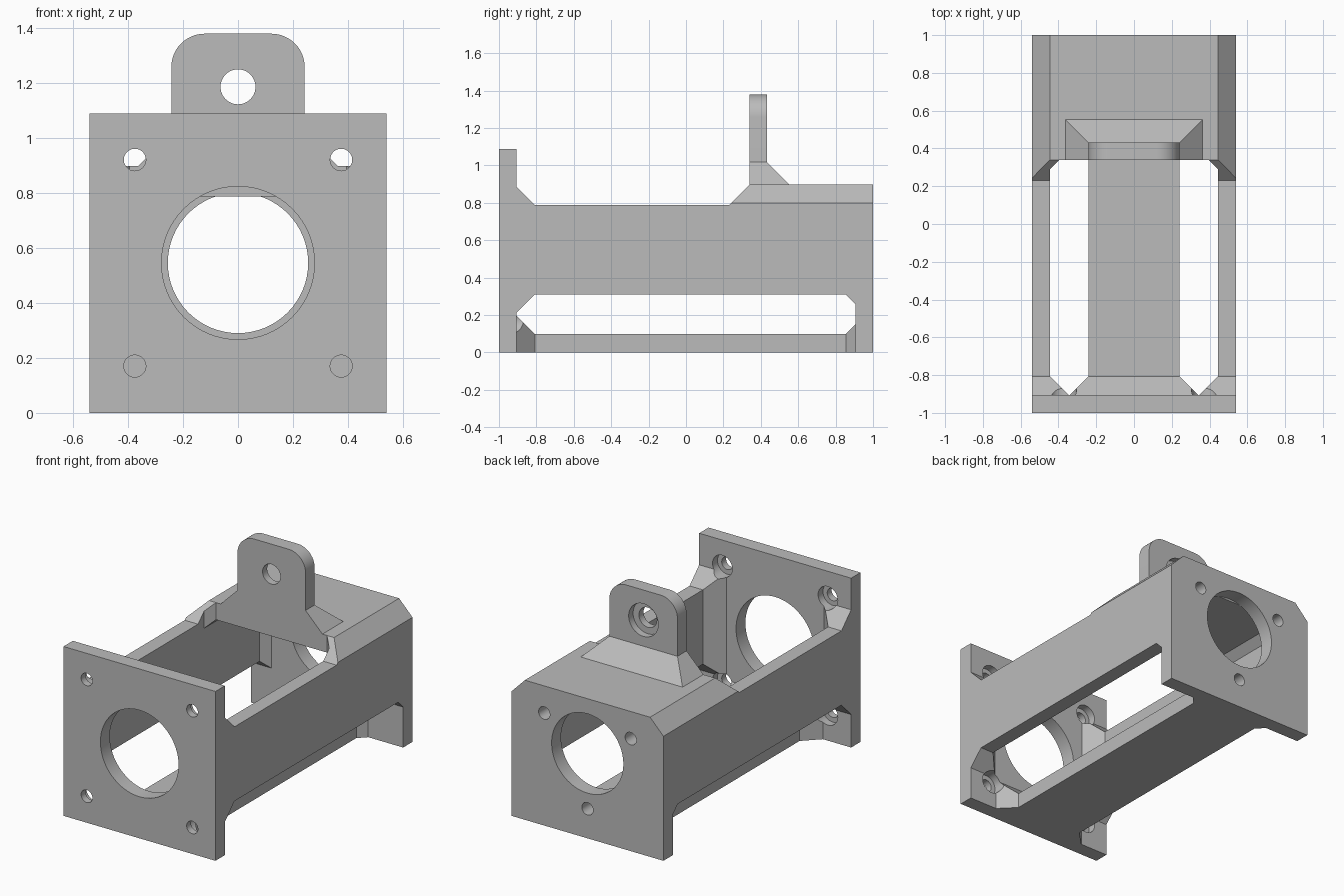
import bpy, bmesh, math
from mathutils import Matrix, Vector

if "Cube" in bpy.data.objects:
    bpy.data.objects.remove(bpy.data.objects["Cube"])

grey = bpy.data.materials.new("plain grey")
grey.use_nodes = True
grey.diffuse_color = (0.5, 0.5, 0.5, 1)
grey.node_tree.nodes["Principled BSDF"].inputs["Base Color"].default_value = (0.5, 0.5, 0.5, 1)

# Main dimensions
W, IN = 0.54, 0.445            # outer and inner half width
FRONT, REAR = -0.905, 0.905    # inner faces of the end plates
LOW, TOP, SHOULDER, ROOF = 0.31, 0.787, 0.8, 0.897
AXIS = 0.545                   # height of the main bore
LUG_Y, LUG_BACK = 0.34, 0.432
BIG, SMALL = 0.098, 0.05       # front and rear gusset sizes


def add(name, bm):
    bmesh.ops.recalc_face_normals(bm, faces=bm.faces)
    mesh = bpy.data.meshes.new(name)
    bm.to_mesh(mesh)
    bm.free()
    mesh.materials.append(grey)
    ob = bpy.data.objects.new(name, mesh)
    bpy.context.scene.collection.objects.link(ob)
    return ob


def extrude(name, profile, axis, start, end):
    """Extrude a profile: (x, z) along y, or (y, z) along x."""
    bm = bmesh.new()
    place = (lambda a, b: (a, start, b)) if axis == "y" else (lambda a, b: (start, a, b))
    face = bm.faces.new([bm.verts.new(place(a, b)) for a, b in profile])
    out = bmesh.ops.extrude_face_region(bm, geom=[face])
    move = Vector((0, end - start, 0) if axis == "y" else (end - start, 0, 0))
    bmesh.ops.translate(bm, vec=move, verts=[v for v in out["geom"] if isinstance(v, bmesh.types.BMVert)])
    return add(name, bm)


def hull(name, points):
    bm = bmesh.new()
    for p in points:
        bm.verts.new(p)
    bmesh.ops.convex_hull(bm, input=bm.verts)
    bmesh.ops.dissolve_limit(bm, angle_limit=0.01, verts=bm.verts, edges=bm.edges)
    return add(name, bm)


def rect(x0, x1, z0, z1, y):
    return [(x, y, z) for x in (x0, x1) for z in (z0, z1)]


def cut(ob, holes, y0, y1):
    """Cut round holes (x, z, radius) through an object along y."""
    bm = bmesh.new()
    for x, z, r in holes:
        m = Matrix.Translation((x, (y0 + y1) / 2, z)) @ Matrix.Rotation(math.pi / 2, 4, "X")
        bmesh.ops.create_cone(bm, cap_ends=True, segments=64, radius1=r, radius2=r,
                              depth=y1 - y0, matrix=m)
    cutter = add("hole_cutter", bm)
    cutter.hide_render = True
    mod = ob.modifiers.new("holes", "BOOLEAN")
    mod.operation, mod.solver, mod.object = "DIFFERENCE", "EXACT", cutter
    bpy.context.view_layer.update()
    ev = ob.evaluated_get(bpy.context.evaluated_depsgraph_get())
    mesh = bpy.data.meshes.new_from_object(ev)
    ob.modifiers.clear()
    ob.data = mesh
    bpy.data.objects.remove(cutter)


parts = []
screws = [(x, z) for x in (-0.375, 0.375) for z in (0.17, 0.92)]
bores = [(x, z, 0.07) for x, z in screws]

# Front plate with main hole and four counterbored screw holes
front = extrude("front_plate", [(-W, 0), (W, 0), (W, 1.088), (-W, 1.088)], "y", -1, FRONT)
cut(front, [(0, AXIS, 0.278)] + [(x, z, 0.04) for x, z in screws], -1.1, -0.8)
cut(front, bores, -0.955, -0.8)
parts.append(front)

# Rear plate with main hole and three screw holes on a circle
rear = extrude("rear_plate", [(-W, 0), (W, 0), (W, SHOULDER), (IN, ROOF), (-IN, ROOF), (-W, SHOULDER)],
               "y", REAR, 1)
pattern = [(0.355 * math.cos(math.radians(a)), AXIS + 0.355 * math.sin(math.radians(a)), 0.04)
           for a in (30, 150, 270)]
cut(rear, [(0, AXIS, 0.255)] + pattern, 0.8, 1.1)
parts.append(rear)

# Side walls with their gussets
wall = [(FRONT, LOW - BIG), (FRONT + BIG, LOW), (REAR - SMALL, LOW), (REAR, LOW - SMALL),
        (REAR, SHOULDER), (0.243, SHOULDER), (0.23, TOP), (FRONT + BIG, TOP), (FRONT, TOP + BIG)]
for side, s in (("left", 1), ("right", -1)):
    parts.append(extrude(side + "_wall", wall, "x", s * IN, s * W))
    gusset = hull(side + "_front_gusset",
                  rect(s * (IN - BIG), s * IN, LOW - BIG, TOP + BIG, FRONT)
                  + rect(s * IN, s * IN, LOW, TOP, FRONT + BIG)[:2])
    cut(gusset, bores, -0.955, -0.7)
    parts.append(gusset)
    parts.append(hull(side + "_rear_gusset",
                      rect(s * (IN - SMALL), s * IN, LOW - SMALL, TOP, REAR)
                      + rect(s * IN, s * IN, LOW, TOP, REAR - SMALL)[:2]))
    # Sloped wall top leading up to the roof
    parts.append(hull(side + "_ramp",
                      [(s * x, y, SHOULDER) for x in (IN, W) for y in (0.243, LUG_Y)]
                      + [(s * IN, LUG_Y, ROOF)]))
    # Corner fillet between wall and roof
    parts.append(hull(side + "_roof_gusset",
                      [(s * IN, LUG_Y - SMALL, TOP - SMALL), (s * IN, LUG_Y - SMALL, ROOF - SMALL),
                       (s * IN, LUG_Y, ROOF), (s * (IN - SMALL), LUG_Y, ROOF),
                       (s * (IN - SMALL), LUG_Y, TOP), (s * IN, LUG_Y, TOP - SMALL)]))
    parts.append(extrude(side + "_roof_fillet",
                         [(s * IN, TOP - SMALL), (s * IN, TOP), (s * (IN - SMALL), TOP)],
                         "y", LUG_Y, REAR))

# Floor rail flaring into both plates
F, FZ = 0.242, 0.098
parts.append(extrude("floor", [(-F, 0), (F, 0), (F, FZ), (-F, FZ)], "y", FRONT + BIG, REAR - SMALL))
for name, y, g, d in (("front", FRONT, BIG, 1), ("rear", REAR, SMALL, -1)):
    flare = hull(name + "_floor_gusset",
                 rect(-F, F, 0, FZ, y + d * g) + rect(-F - g, F + g, 0, FZ + g, y))
    if name == "front":
        cut(flare, bores, -0.955, -0.7)
    parts.append(flare)

# Roof with bevelled shoulders
parts.append(extrude("roof", [(W, SHOULDER), (IN, ROOF), (-IN, ROOF), (-W, SHOULDER),
                              (-IN, SHOULDER), (-IN, TOP), (IN, TOP), (IN, SHOULDER)],
                     "y", LUG_Y, REAR))

# Mounting lug with rounded top, counterbored hole and flared foot
R, LX, LZ = 0.12, 0.242, 1.378
outline = [(-LX, ROOF), (LX, ROOF)]
for centre, first in ((LX - R, 0), (R - LX, 90)):
    for i in range(13):
        a = math.radians(first + i * 7.5)
        outline.append((centre + R * math.cos(a), LZ - R + R * math.sin(a)))
lug = extrude("mounting_lug", outline, "y", LUG_Y, LUG_BACK)
cut(lug, [(0, 1.185, 0.0635)], 0.2, 0.6)
cut(lug, [(0, 1.185, 0.105)], 0.387, 0.6)
parts.append(lug)
foot = 0.12
parts.append(hull("lug_foot",
                  [(s * (LX + foot), y, ROOF) for s in (-1, 1) for y in (LUG_Y, LUG_BACK + foot)]
                  + [(s * LX, y, ROOF + foot) for s in (-1, 1) for y in (LUG_Y, LUG_BACK)]))

# Smooth the round surfaces, keep the edges sharp
bpy.ops.object.select_all(action="DESELECT")
for ob in parts:
    ob.select_set(True)
bpy.context.view_layer.objects.active = parts[0]
bpy.ops.object.shade_smooth_by_angle(angle=math.radians(25))
